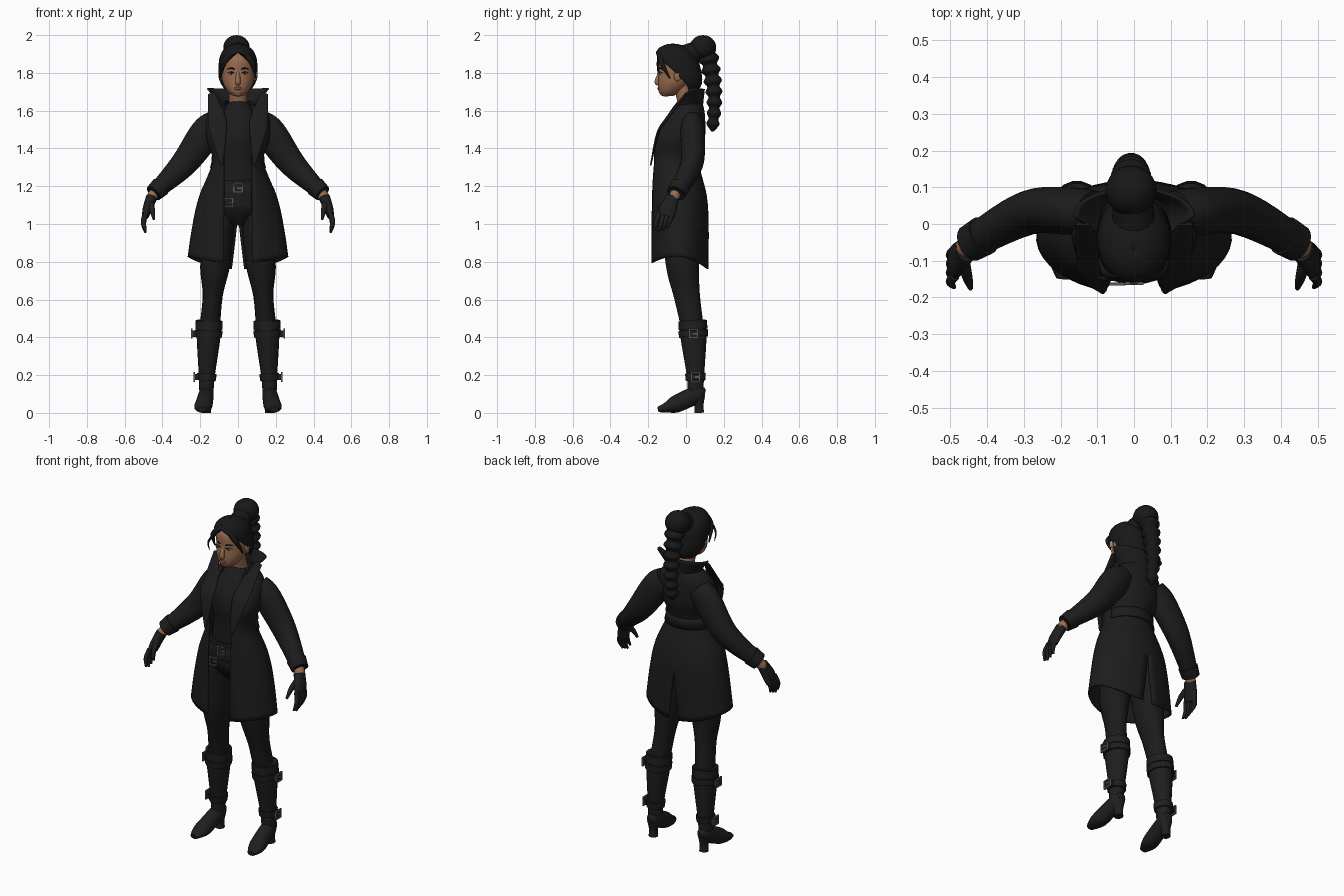
import bpy, bmesh, math
from mathutils import Vector, Matrix

cube = bpy.data.objects.get("Cube")
if cube:
    bpy.data.objects.remove(cube)


def material(name, red, green, blue):
    mat = bpy.data.materials.new(name)
    mat.use_nodes = True
    mat.diffuse_color = (red, green, blue, 1)
    shader = mat.node_tree.nodes["Principled BSDF"]
    shader.inputs["Base Color"].default_value = mat.diffuse_color
    shader.inputs["Roughness"].default_value = .8
    return mat


COAT = material("coat black", .012, .012, .012)
CLOTH = material("cloth black", .011, .011, .012)
LEATHER = material("leather black", .013, .013, .013)
HAIR = material("hair black", .009, .009, .009)
SKIN = material("skin brown", .32, .15, .08)
LIPS = material("lip brown", .2, .07, .05)
EYE = material("eye white", .4, .4, .4)
METAL = material("buckle grey", .1, .1, .1)
SIDE, FRONT, UP = Vector((1, 0, 0)), Vector((0, 1, 0)), Vector((0, 0, 1))


def finish(name, bm, mat, mirror=False, thick=0):
    mesh = bpy.data.meshes.new(name)
    bm.to_mesh(mesh)
    bm.free()
    mesh.materials.append(mat)
    mesh.shade_smooth()
    mesh.set_sharp_from_angle(angle=math.radians(50))
    part = bpy.data.objects.new(name, mesh)
    bpy.context.collection.objects.link(part)
    if mirror:
        part.modifiers.new("mirror", "MIRROR").merge_threshold = .0005
    if thick:
        part.modifiers.new("thickness", "SOLIDIFY").thickness = thick


def spline(points, steps=5):
    """Smooth curve through tuples of equal length."""
    points = [Vector(p) for p in points]
    curve = []
    for i, (start, end) in enumerate(zip(points, points[1:])):
        leave = (end - points[max(i - 1, 0)]) / 2
        arrive = (points[min(i + 2, len(points) - 1)] - start) / 2
        for step in range(steps):
            t = step / steps
            ease = t * t * (3 - 2 * t)
            curve.append(start + (end - start) * ease + leave * (t * (1 - t) ** 2) - arrive * (t * t * (1 - t)))
    return curve + [points[-1]]


def loft(name, mat, points, mirror=False, axis=FRONT, sides=18):
    """Capped tube through points (x, y, z, radius, optional radius along axis)."""
    bm = bmesh.new()
    path = spline([(*p[:4], p[-1]) for p in points])
    centres = [Vector(p[:3]) for p in path]
    rings = []
    for i, (centre, p) in enumerate(zip(centres, path)):
        along = (centres[min(i + 1, len(path) - 1)] - centres[max(i - 1, 0)]).normalized()
        across = axis.cross(along).normalized()
        other = along.cross(across)
        turns = [math.tau * k / sides for k in range(sides)]
        rings.append([bm.verts.new(centre + across * p[3] * math.cos(a) + other * p[4] * math.sin(a))
                      for a in turns])
    for upper, lower in zip(rings, rings[1:]):
        for k in range(sides):
            bm.faces.new((upper[k - 1], upper[k], lower[k], lower[k - 1]))
    bm.faces.new(rings[0])
    bm.faces.new(rings[-1])
    bmesh.ops.recalc_face_normals(bm, faces=bm.faces)
    finish(name, bm, mat, mirror)
    return path


def section(path, z):
    """Cross-section of an upright tube at a height."""
    for a, b in zip(path, path[1:]):
        if a[2] >= z >= b[2]:
            return a + (b - a) * ((a[2] - z) / (a[2] - b[2]))


def band(name, mat, path, z, height, grow, mirror=False):
    """Strap that hugs an upright tube."""
    rings = [section(path, z + side * height / 2) for side in (1, -1)]
    loft(name, mat, [(*r[:3], r[3] + grow, r[4] + grow) for r in rings], mirror)


def shell(name, mat, rows, start, end=lambda z, w: math.pi, hem=lambda z, t: 0, thick=.008, steps=18):
    """Mirrored sheet, open at the front; rows are (z, half width, front, back)."""
    bm = bmesh.new()
    grid = []
    for z, width, front, back in rows:
        first, last = start(z, width), end(z, width)
        angles = [first + (last - first) * k / steps for k in range(steps + 1)]
        middle, depth = (front + back) / 2, (back - front) / 2
        grid.append([bm.verts.new((width * math.sin(t), middle - depth * math.cos(t), z + hem(z, t)))
                     for t in angles])
    for upper, lower in zip(grid, grid[1:]):
        for k in range(steps):
            bm.faces.new((upper[k], lower[k], lower[k + 1], upper[k + 1]))
    finish(name, bm, mat, True, thick)


def ball(name, mat, place, size, mirror=False):
    bm = bmesh.new()
    matrix = Matrix.Translation(place) @ Matrix.Diagonal((*size, 1))
    bmesh.ops.create_uvsphere(bm, u_segments=20, v_segments=12, radius=1, matrix=matrix)
    finish(name, bm, mat, mirror)


def boxes(name, mat, parts, mirror=False):
    bm = bmesh.new()
    for place, size in parts:
        matrix = Matrix.Translation(place) @ Matrix.Diagonal((*size, 1))
        bmesh.ops.create_cube(bm, size=1, matrix=matrix)
    finish(name, bm, mat, mirror)


def buckle(name, place, across, mirror=False, size=.045, bar=.008):
    """Square frame with a prong, wide along one axis."""
    cross = Vector((bar, bar, bar))
    parts = [(place + across * size / 4, cross + across * size / 2)]
    for side in (size / 2, -size / 2):
        parts.append((place + across * side, cross + UP * size))
        parts.append((place + UP * side, cross + across * size))
    boxes(name, METAL, parts, mirror)


# Torso, trousers and belts
loft("shirt", CLOTH, [(0, -.04, 1.15, .15, .1), (0, -.04, 1.33, .115, .1), (0, -.04, 1.45, .135, .11),
                      (0, -.02, 1.54, .13, .09), (0, .01, 1.63, .06, .06)])
hips = loft("trouser_hips", CLOTH, [(0, -.04, 1.23, .14, .11), (0, -.04, 1.1, .16, .115), (0, -.03, 1, .05, .06)])
loft("trouser_leg", CLOTH, [(.085, -.03, 1.1, .075, .1), (.12, -.02, .8, .08, .09), (.134, .005, .62, .053, .07),
                            (.15, .035, .45, .055, .06)], True)
for label, x, z in (("upper", 0, 1.19), ("lower", -.05, 1.115)):
    belt = section(hips, z)
    band(label + "_belt", LEATHER, hips, z, .04, .006)
    buckle(label + "_belt_buckle", Vector((x, belt[1] - belt[4] - .007, z)), SIDE)

# Long open coat with a slit at the back
coat = spline([(1.65, .075, -.05, .085), (1.58, .16, -.1, .1), (1.45, .167, -.18, .1), (1.33, .136, -.19, .07),
               (1.15, .205, -.19, .11), (1, .24, -.19, .12), (.79, .267, -.19, .12)])
shell("coat", COAT, coat, start=lambda z, w: math.asin(min(.85, .075 / w)),
      end=lambda z, w: math.pi - max(0, 1.04 - z) / 2,
      hem=lambda z, t: max(0, 1 - z) * (math.sin(t) ** 2 / 4 + .07 * math.cos(t) - .07))
shell("collar", COAT, spline([(1.715, .165, -.05, .1), (1.62, .09, -.085, .09), (1.58, .1, -.09, .095)]),
      start=lambda z, w: .8 + 6 * (z - 1.6))
shell("back_waist_band", COAT, [(z, w + .008, f, b + .01) for z, w, f, b in coat if 1.28 < z < 1.37],
      start=lambda z, w: 1.8)
loft("lapel", COAT, [(.14, 0, 1.69, .02, .006), (.112, -.1, 1.56, .046, .007), (.104, -.15, 1.48, .042, .007),
                     (.085, -.187, 1.31, .006, .004)], True)

# Sleeves and cuffs
sleeve = loft("sleeve", COAT, [(.11, .03, 1.54, .07, .06), (.17, .035, 1.48, .085, .065), (.29, .03, 1.315, .07, .06),
                               (.45, -.055, 1.16, .04, .045)], True)
band("cuff", COAT, sleeve, 1.18, .035, .006, True)

# Wrists and gloved hands
loft("wrist", SKIN, [(.43, -.045, 1.18, .03), (.464, -.07, 1.13, .028)], True)
loft("glove_palm", LEATHER, [(.457, -.07, 1.142, .03, .034), (.48, -.095, 1.08, .025, .046),
                             (.49, -.108, 1.04, .018, .046)], True)
for i, finger in enumerate(("index", "middle", "ring", "little")):
    y, lift = -.142 + .024 * i, .01 * abs(i - 1)
    loft(finger + "_finger", LEATHER, [(.488, y, 1.06, .013), (.5, y - .015, 1 + lift, .013),
                                       (.49, y - .03, .955 + lift, .006)], True, sides=10)
loft("thumb", LEATHER, [(.467, -.09, 1.12, .018), (.455, -.14, 1.08, .015), (.445, -.175, 1.025, .007)], True, sides=10)

# Tall heeled boots with buckled straps
shaft = loft("boot_shaft", LEATHER, [(.153, .035, .49, .065, .07), (.156, .04, .4, .063, .07), (.165, .05, .2, .043, .047),
                                     (.168, .05, .08, .036, .04)], True)
loft("boot_foot", LEATHER, [(.167, .1, .1, .02), (.168, .065, .1, .045, .038), (.18, -.05, .048, .046, .046),
                            (.187, -.1, .029, .029, .045), (.19, -.148, .018, .014, .022)], True, SIDE)
loft("boot_heel", LEATHER, [(.168, .066, .09, .036), (.168, .068, .04, .025), (.168, .07, 0, .026)], True)
band("boot_fold", LEATHER, shaft, .465, .045, .006, True)
for label, z in (("calf", .42), ("ankle", .19)):
    ring = section(shaft, z)
    outside = Vector((ring[0] + ring[3] + .01, ring[1], z))
    band(label + "_strap", LEATHER, shaft, z, .036, .008, True)
    boxes(label + "_strap_tab", LEATHER, [(outside, (.03, .05, .034))], True)
    buckle(label + "_buckle", outside + SIDE * .015, FRONT, True)

# Head and face
loft("neck", SKIN, [(0, .02, 1.57, .056), (0, 0, 1.66, .048), (0, -.02, 1.74, .05)])
shell("head", SKIN, spline([(1.93, .03, -.08, 0), (1.88, .084, -.14, .055), (1.8, .088, -.145, .055),
                            (1.74, .077, -.148, .02), (1.695, .048, -.142, -.03), (1.678, .02, -.12, -.07)]),
      start=lambda z, w: 0, thick=0)
ball("chin", SKIN, (0, -.105, 1.69), (.034, .034, .015))
loft("nose", SKIN, [(0, -.136, 1.81, .008), (0, -.153, 1.755, .014), (0, -.145, 1.742, .012)], sides=10)
ball("ear", SKIN, (.093, -.045, 1.785), (.01, .02, .03), True)
ball("eye", EYE, (.034, -.134, 1.798), (.014, .007, .006), True)
ball("iris", HAIR, (.034, -.139, 1.798), (.006, .004, .006), True)
for label, z, radius in (("eyelid", 1.805, .002), ("eyebrow", 1.825, .004)):
    loft(label, HAIR, [(.018, -.143, z - .005, radius), (.036, -.14, z, radius), (.055, -.126, z - .005, radius / 2)],
         True, UP, sides=8)
ball("mouth", LIPS, (0, -.145, 1.717), (.022, .007, .008))

# Swept-up hair, bun and rippled ponytail
cap, count = [], 16
for i in range(count):
    rise = math.cos(.01 + .85 * math.pi * i / count)
    round_off = math.sqrt(1 - abs(rise) ** 3)
    middle, depth = -.04 - .03 * rise, .118 * round_off
    cap.append((1.82 + .135 * rise, .103 * round_off, middle - depth, middle + depth))
shell("hair_cap", HAIR, cap, start=lambda z, w: 2 * math.sqrt(max(0, 1.9 - z) * 5))
loft("front_lock", HAIR, [(.004, -.13, 1.925, .016), (.072, -.132, 1.86, .015), (.094, -.085, 1.77, .003)], True, sides=10)
loft("loose_strand", HAIR, [(-.02, -.145, 1.91, .008), (-.09, -.148, 1.82, .006), (-.095, -.135, 1.76, .002)], sides=8)
loft("bun_base", HAIR, [(0, 0, 1.89, .06), (-.008, .09, 1.93, .05)], axis=SIDE)
ball("bun", HAIR, (-.008, .09, 1.934), (.07, .07, .066))
tail, ripples = [], 14
for i in range(ripples):
    k = i / ripples
    bulge = (.056 - .024 * k) * (1.05 if i % 2 else .72)
    tail.append((-.008, .115 + .035 * math.sin(2.4 * k), 1.9 - .4 * k, bulge))
loft("ponytail", HAIR, tail + [(-.008, .14, 1.49, .006)])
